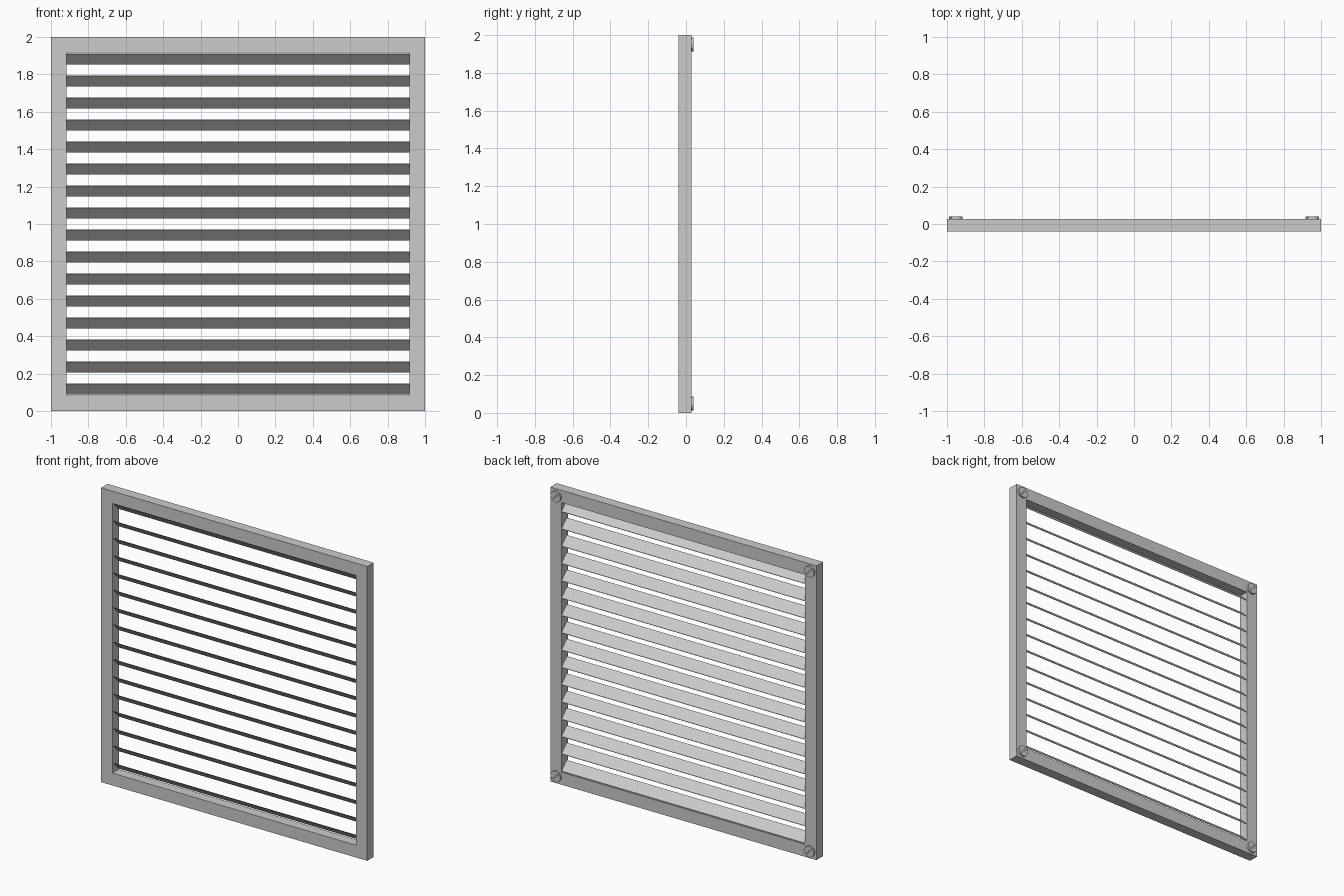
import bpy, bmesh, math
from mathutils import Matrix

if "Cube" in bpy.data.objects:
    bpy.data.objects.remove(bpy.data.objects["Cube"])

FRONT, BACK = -0.041, 0.028      # frame depth
BAR = 0.084                      # frame bar width
SLATS, PITCH = 16, 0.1176


def make_object(name, bm):
    bmesh.ops.recalc_face_normals(bm, faces=bm.faces)
    mesh = bpy.data.meshes.new(name)
    bm.to_mesh(mesh)
    bm.free()
    obj = bpy.data.objects.new(name, mesh)
    bpy.context.collection.objects.link(obj)
    return obj


def prism(name, profile, axis_vec):
    """Extrude a closed 3D profile along a vector."""
    bm = bmesh.new()
    face = bm.faces.new([bm.verts.new(p) for p in profile])
    ext = bmesh.ops.extrude_face_region(bm, geom=[face])
    verts = [g for g in ext["geom"] if isinstance(g, bmesh.types.BMVert)]
    bmesh.ops.translate(bm, verts=verts, vec=axis_vec)
    return make_object(name, bm)


# Square frame: outer and inner loops bridged on every side
bm = bmesh.new()
loops = []
for inset, y in ((0, FRONT), (0, BACK), (BAR, BACK), (BAR, FRONT)):
    h = 1 - inset
    loops.append([bm.verts.new((sx * h, y, 1 + sz * h))
                  for sx, sz in ((-1, -1), (1, -1), (1, 1), (-1, 1))])
for i in range(4):
    a, b = loops[i], loops[(i + 1) % 4]
    for j in range(4):
        k = (j + 1) % 4
        bm.faces.new((a[j], a[k], b[k], b[j]))
make_object("frame", bm)

# Thin slats tilted about 45 degrees, high at the front and low at the back
inner = 1 - BAR
t = 0.003
for i in range(SLATS):
    z = 1 + (i - (SLATS - 1) / 2) * PITCH
    profile = [(-inner, -0.028, z + 0.029), (-inner, 0.027, z - 0.026),
               (-inner, 0.027, z - 0.026 - t), (-inner, -0.028, z + 0.029 - t)]
    prism(f"slat_{i + 1}", profile, (2 * inner, 0, 0))


# Screw head: thin disc base plus two raised halves either side of a slot
def screw(name, x, z):
    r, gap, slot_floor, top = 0.037, 0.004, BACK + 0.005, 0.041
    rot = Matrix.Rotation(math.radians(45), 4, 'Y')

    def ring(a0, a1, n, y, closed):
        count = n if closed else n + 1
        pts = []
        for i in range(count):
            a = a0 + (a1 - a0) * i / n
            v = rot @ Matrix.Translation((r * math.cos(a), 0, r * math.sin(a))).translation
            pts.append((x + v.x, y, z + v.z))
        return pts

    prism(name + "_base", ring(0, 2 * math.pi, 16, BACK - 0.002, True),
          (0, slot_floor - BACK + 0.002, 0))
    a = math.asin(gap / r)
    for side, start in (("a", a), ("b", math.pi + a)):
        prism(f"{name}_half_{side}",
              ring(start, start + math.pi - 2 * a, 8, slot_floor, False),
              (0, top - slot_floor, 0))


for sx, xn in ((-1, "left"), (1, "right")):
    for sz, zn in ((-1, "bottom"), (1, "top")):
        screw(f"screw_{zn}_{xn}", sx * 0.953, 1 + sz * 0.951)
